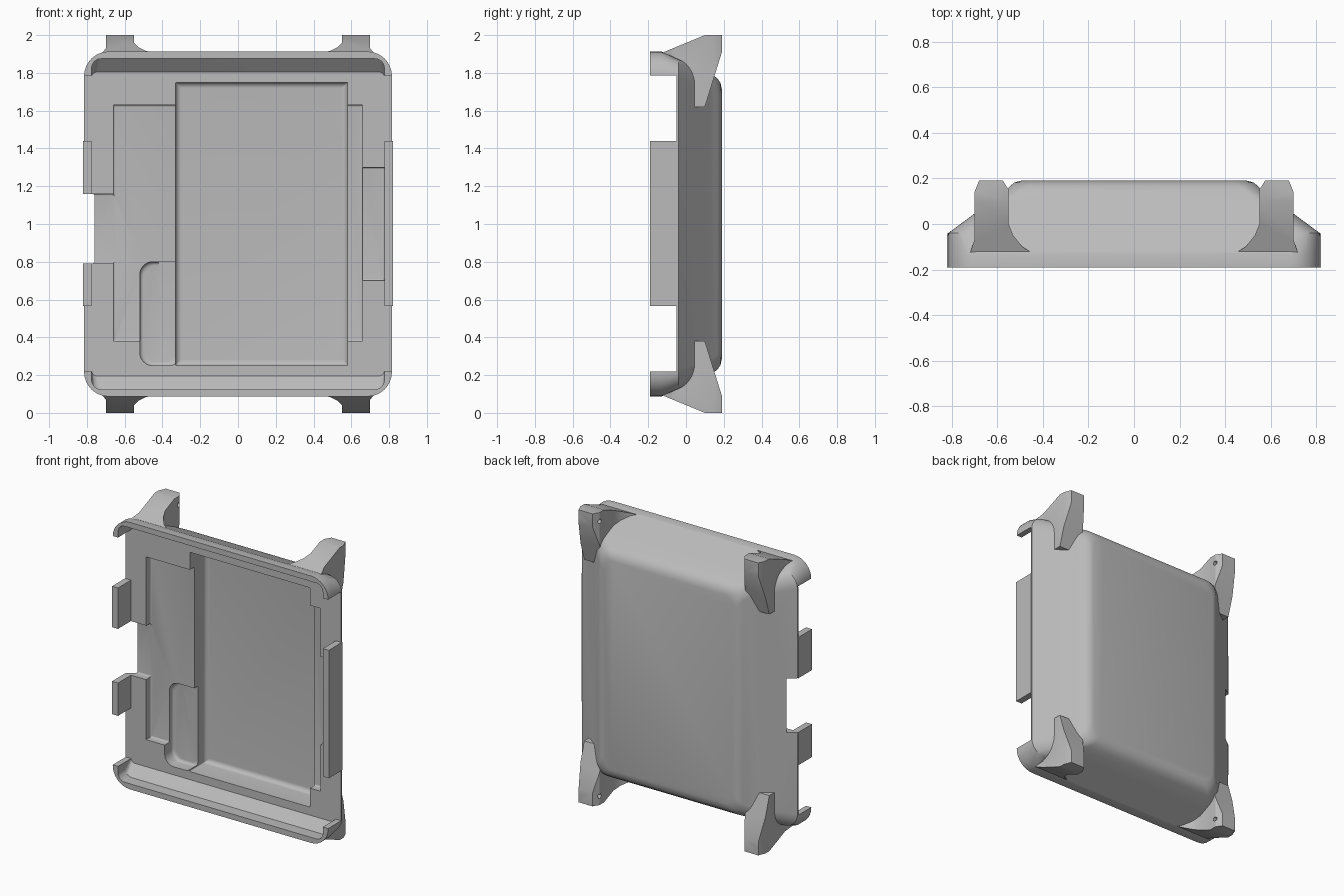
import bpy, bmesh, math
from mathutils import Vector

if "Cube" in bpy.data.objects:
    bpy.data.objects.remove(bpy.data.objects["Cube"], do_unlink=True)

MID = 1.0  # height of the tray centre

grey = bpy.data.materials.new("matt grey plastic")
grey.use_nodes = True
grey.diffuse_color = (0.5, 0.5, 0.5, 1)
grey.node_tree.nodes["Principled BSDF"].inputs["Base Color"].default_value = (0.5, 0.5, 0.5, 1)


def make(name, bm):
    bmesh.ops.recalc_face_normals(bm, faces=bm.faces)
    mesh = bpy.data.meshes.new(name)
    bm.to_mesh(mesh)
    bm.free()
    mesh.materials.append(grey)
    obj = bpy.data.objects.new(name, mesh)
    bpy.context.collection.objects.link(obj)
    return obj


def bridge(name, rings):
    """Skin a list of equal-length point rings and cap both ends."""
    bm = bmesh.new()
    loops = [[bm.verts.new(p) for p in ring] for ring in rings]
    n = len(loops[0])
    for a, b in zip(loops, loops[1:]):
        for i in range(n):
            j = (i + 1) % n
            bm.faces.new((a[i], a[j], b[j], b[i]))
    bm.faces.new(loops[0])
    bm.faces.new(loops[-1])
    return make(name, bm)


def loft(name, sections, cx=0.0, cz=MID, steps=8):
    """Rounded rectangles (y, half width, half height, radius) skinned along y."""
    rings = []
    for y, hw, hh, r in sections:
        ring = []
        for q, (sx, sz) in enumerate(((1, 1), (-1, 1), (-1, -1), (1, -1))):
            for k in range(steps + 1):
                a = math.pi / 2 * (q + k / steps)
                ring.append(Vector((cx + sx * (hw - r) + r * math.cos(a), y,
                                    cz + sz * (hh - r) + r * math.sin(a))))
        rings.append(ring)
    return bridge(name, rings)


def box(name, x0, x1, y0, y1, z0, z1):
    return bridge(name, [[(x0, y, z0), (x1, y, z0), (x1, y, z1), (x0, y, z1)] for y in (y0, y1)])


def boolean(obj, tool, operation):
    tool.hide_render = True
    mod = obj.modifiers.new(operation.lower(), "BOOLEAN")
    mod.operation, mod.object, mod.solver = operation, tool, "EXACT"
    bpy.context.view_layer.objects.active = obj
    bpy.ops.object.modifier_apply(modifier=mod.name)
    bpy.data.objects.remove(tool, do_unlink=True)


def pocket(x0, x1, z0, z1, floor, r, fillet):
    """Cutter for a recess with a rounded floor edge."""
    hw, hh = (x1 - x0) / 2, (z1 - z0) / 2
    sections = [(-0.1, hw, hh, r)]
    for k in range(6):
        a = math.pi / 2 * k / 5
        inset = fillet * (1 - math.cos(a))
        sections.append((floor - fillet * (1 - math.sin(a)), hw - inset, hh - inset, r))
    return loft("pocket_cutter", sections, (x0 + x1) / 2, (z0 + z1) / 2)


# Tray shell: straight rim, sloping sides, rounded back
tray = loft("tray", [(-0.19, 0.815, 0.913, 0.13), (-0.13, 0.815, 0.913, 0.13),
                     (-0.04, 0.815, 0.872, 0.1), (0.045, 0.7, 0.833, 0.09),
                     (0.14, 0.572, 0.79, 0.08), (0.165, 0.545, 0.772, 0.08),
                     (0.182, 0.525, 0.748, 0.08), (0.19, 0.495, 0.715, 0.08)])

# Corner feet: a flared plan outline trimmed by a side profile
plan = [(0.44, -0.13), (0.49, -0.1), (0.53, -0.05), (0.55, 0), (0.55, 0.15), (0.575, 0.19),
        (0.68, 0.19), (0.7, 0.14), (0.7, -0.07), (0.72, -0.13)]
side = [(-0.13, 0.905), (0.1, 1), (0.19, 1), (0.19, 0.91), (0.1, 0.62), (0, 0.62), (-0.13, 0.8)]
for sx in (1, -1):
    for sz in (1, -1):
        foot = bridge("foot", [[(sx * x, y, MID + sz * h) for x, y in plan] for h in (0.5, 1.1)])
        trim = bridge("foot_trim", [[(sx * x, y, MID + sz * h) for y, h in side] for x in (0.3, 0.9)])
        boolean(foot, trim, "INTERSECT")
        # Blind screw hole on the inner flank
        circle = [(0.015 * math.cos(k * math.pi / 8), 0.015 * math.sin(k * math.pi / 8)) for k in range(16)]
        hole = bridge("screw_hole", [[(sx * x, 0.145 + u, MID + sz * 0.94 + v) for u, v in circle]
                                     for x in (0.5, 0.62)])
        boolean(foot, hole, "DIFFERENCE")
        boolean(tray, foot, "UNION")

# Device bed: leaves a lip along the top and bottom, open at the sides
boolean(tray, loft("bed_cutter", [(-0.25, 0.775, 0.875, 0.05), (-0.11, 0.775, 0.875, 0.05),
                                  (-0.05, 0.775, 0.805, 0.03)]), "DIFFERENCE")
boolean(tray, box("side_cutter", -1, 1, -0.25, -0.05, 0.22, 1.785), "DIFFERENCE")

# Recesses in the bed
boolean(tray, pocket(-0.66, 0.66, 0.38, 1.63, 0.0, 0.004, 0.01), "DIFFERENCE")
boolean(tray, pocket(-0.33, 0.58, 0.25, 1.75, 0.125, 0.006, 0.03), "DIFFERENCE")
boolean(tray, pocket(-0.52, -0.3, 0.25, 0.8, 0.04, 0.07, 0.02), "DIFFERENCE")
boolean(tray, box("corner_cutter", -0.42, -0.3, -0.1, 0.04, 0.7, 0.8), "DIFFERENCE")
boolean(tray, pocket(0.64, 0.775, 0.7, 1.3, -0.015, 0.004, 0.01), "DIFFERENCE")
boolean(tray, pocket(-1.0, -0.64, 0.79, 1.16, 0.001, 0.03, 0.01), "DIFFERENCE")

# Side clips
for name, x0, x1, z0, z1 in (("right_lower_clip", -0.82, -0.775, 0.565, 0.79),
                             ("right_upper_clip", -0.82, -0.775, 1.16, 1.44),
                             ("left_clip", 0.775, 0.82, 0.565, 1.44)):
    boolean(tray, box(name, x0, x1, -0.19, -0.042, z0, z1), "UNION")

bpy.ops.object.select_all(action="DESELECT")
tray.select_set(True)
bpy.context.view_layer.objects.active = tray
bpy.ops.object.shade_smooth_by_angle(angle=math.radians(28))
